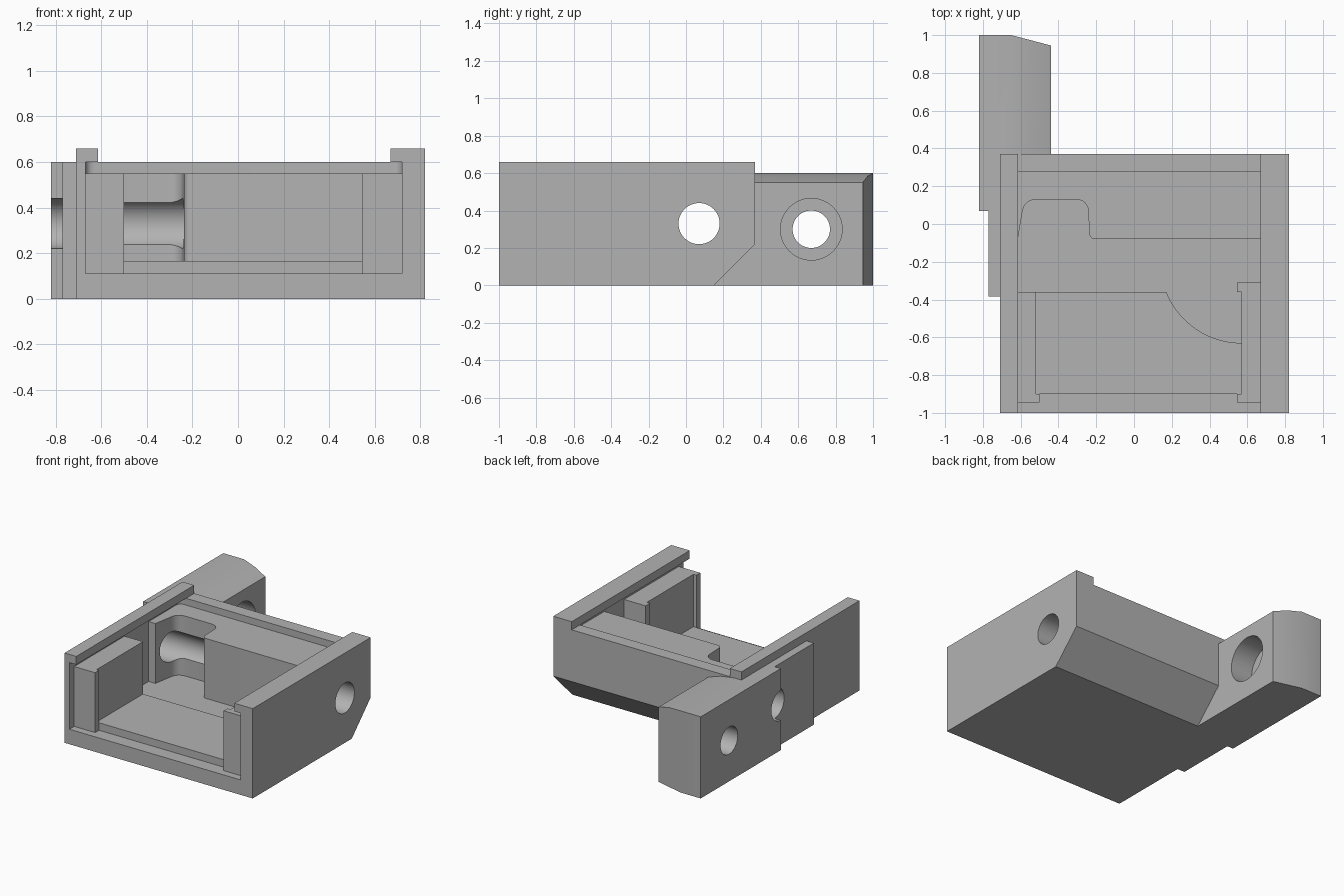
import bpy
import bmesh
from math import cos, sin, pi
from mathutils import Vector

if "Cube" in bpy.data.objects:
    bpy.data.objects.remove(bpy.data.objects["Cube"])

grey = bpy.data.materials.new("plain grey")
grey.use_nodes = True
colour = (0.45, 0.45, 0.45, 1)
grey.diffuse_color = colour
grey.node_tree.nodes["Principled BSDF"].inputs["Base Color"].default_value = colour


def rounded(points, steps=6):
    """Outline in which a third value on a point is its fillet size."""
    out = []
    for i, p in enumerate(points):
        c = Vector(p[:2])
        if len(p) < 3:
            out.append(c)
            continue
        a = Vector(points[i - 1][:2])
        b = Vector(points[(i + 1) % len(points)][:2])
        a = c + (a - c).normalized() * p[2]
        b = c + (b - c).normalized() * p[2]
        k = 0.59
        ca, cb = a.lerp(c, k), b.lerp(c, k)
        for s in range(steps + 1):
            t = s / steps
            u = 1 - t
            out.append(a * u**3 + ca * 3 * u * u * t + cb * 3 * u * t * t + b * t**3)
    return out


def prism(name, points, lo, hi, axis="z"):
    """Extrude an outline along an axis: xy for z, yz for x, xz for y."""
    place = {"z": lambda u, v, w: (u, v, w),
             "x": lambda u, v, w: (w, u, v),
             "y": lambda u, v, w: (u, w, v)}[axis]
    bm = bmesh.new()
    rings = [[bm.verts.new(place(p[0], p[1], w)) for p in rounded(points)] for w in (lo, hi)]
    n = len(rings[0])
    bm.faces.new(rings[0])
    bm.faces.new(rings[1])
    for i in range(n):
        j = (i + 1) % n
        bm.faces.new((rings[0][i], rings[0][j], rings[1][j], rings[1][i]))
    bmesh.ops.recalc_face_normals(bm, faces=bm.faces)
    mesh = bpy.data.meshes.new(name)
    bm.to_mesh(mesh)
    bm.free()
    mesh.materials.append(grey)
    ob = bpy.data.objects.new(name, mesh)
    bpy.context.collection.objects.link(ob)
    return ob


def box(name, x0, x1, y0, y1, z0, z1):
    return prism(name, [(x0, y0), (x1, y0), (x1, y1), (x0, y1)], z0, z1)


def bore(name, y, z, r, x0, x1, n=48):
    ring = [(y + r * cos(2 * pi * i / n), z + r * sin(2 * pi * i / n)) for i in range(n)]
    return prism(name, ring, x0, x1, "x")


def combine(target, other, operation):
    mod = target.modifiers.new(operation, "BOOLEAN")
    mod.operation = operation
    mod.solver = "EXACT"
    mod.object = other
    bpy.context.view_layer.objects.active = target
    bpy.ops.object.modifier_apply(modifier=mod.name)
    bpy.data.objects.remove(other)


# Main housing with a sloped lower rear edge
housing = prism("housing", [(-1, 0), (0.15, 0), (0.37, 0.22), (0.37, 0.66), (-1, 0.66)],
                -0.71, 0.82, "x")

# Rear arm: slanted end and gently falling top edge
arm = prism("arm", [(-0.82, 0.07), (-0.44, 0.07), (-0.44, 0.945), (-0.65, 1), (-0.82, 1)], 0, 0.6)
top_trim = prism("top_trim", [(-0.65, 0.6), (-0.54, 0.583), (-0.44, 0.55), (-0.4, 0.53),
                              (-0.4, 0.7), (-0.65, 0.7)], 0, 1.1, "y")
combine(arm, top_trim, "DIFFERENCE")
combine(housing, arm, "UNION")
combine(housing, box("side_rib", -0.77, -0.7, -0.385, 0.1, 0, 0.6), "UNION")

# Opening between the two rails, and the lid groove beneath their lips
combine(housing, box("rail_gap", -0.615, 0.67, -1.1, 0.5, 0.6, 0.8), "DIFFERENCE")
groove = prism("lid_groove", [(-0.67, -1.1), (0.72, -1.1), (0.72, 0.275, 0.04),
                              (-0.67, 0.275, 0.04)], 0.55, 0.6)
combine(housing, groove, "DIFFERENCE")

# Inner cavity, leaving the side guides and the rear block standing
cavity = prism("cavity", [
    (-0.67, -1.1), (0.72, -1.1), (0.72, -0.945), (0.545, -0.945), (0.545, -0.9),
    (0.57, -0.9), (0.57, -0.36), (0.545, -0.36), (0.545, -0.31), (0.72, -0.31),
    (0.72, -0.08), (-0.235, -0.08, 0.03), (-0.245, 0.13, 0.06), (-0.58, 0.13, 0.06),
    (-0.615, -0.08), (-0.67, -0.08), (-0.67, -0.36), (-0.52, -0.36), (-0.52, -0.9),
    (-0.5, -0.9), (-0.5, -0.945), (-0.67, -0.945)], 0.11, 0.57)
combine(housing, cavity, "DIFFERENCE")

# Cross hole, arm hole and its counterbore
for hole in (bore("cross_hole", 0.07, 0.33, 0.11, -1, 1),
             bore("arm_hole", 0.67, 0.3, 0.1, -1, 0),
             bore("arm_counterbore", 0.67, 0.3, 0.165, -0.62, 0)):
    combine(housing, hole, "DIFFERENCE")

# Raised floor plate with a curved bite in its rear corner
bite = [(0.57 - 0.43 * cos(a), -0.2 - 0.43 * sin(a))
        for a in (0.381 + i * (pi / 2 - 0.381) / 14 for i in range(15))]
plate = prism("floor_plate", [(-0.52, -0.36), (-0.52, -0.9), (0.57, -0.9)] + bite[::-1],
              0.11, 0.165)

# Smooth the curved walls and keep the edges crisp
for ob in (housing, plate):
    bpy.ops.object.select_all(action="DESELECT")
    ob.select_set(True)
    bpy.context.view_layer.objects.active = ob
    bpy.ops.object.shade_smooth_by_angle(angle=0.4)
